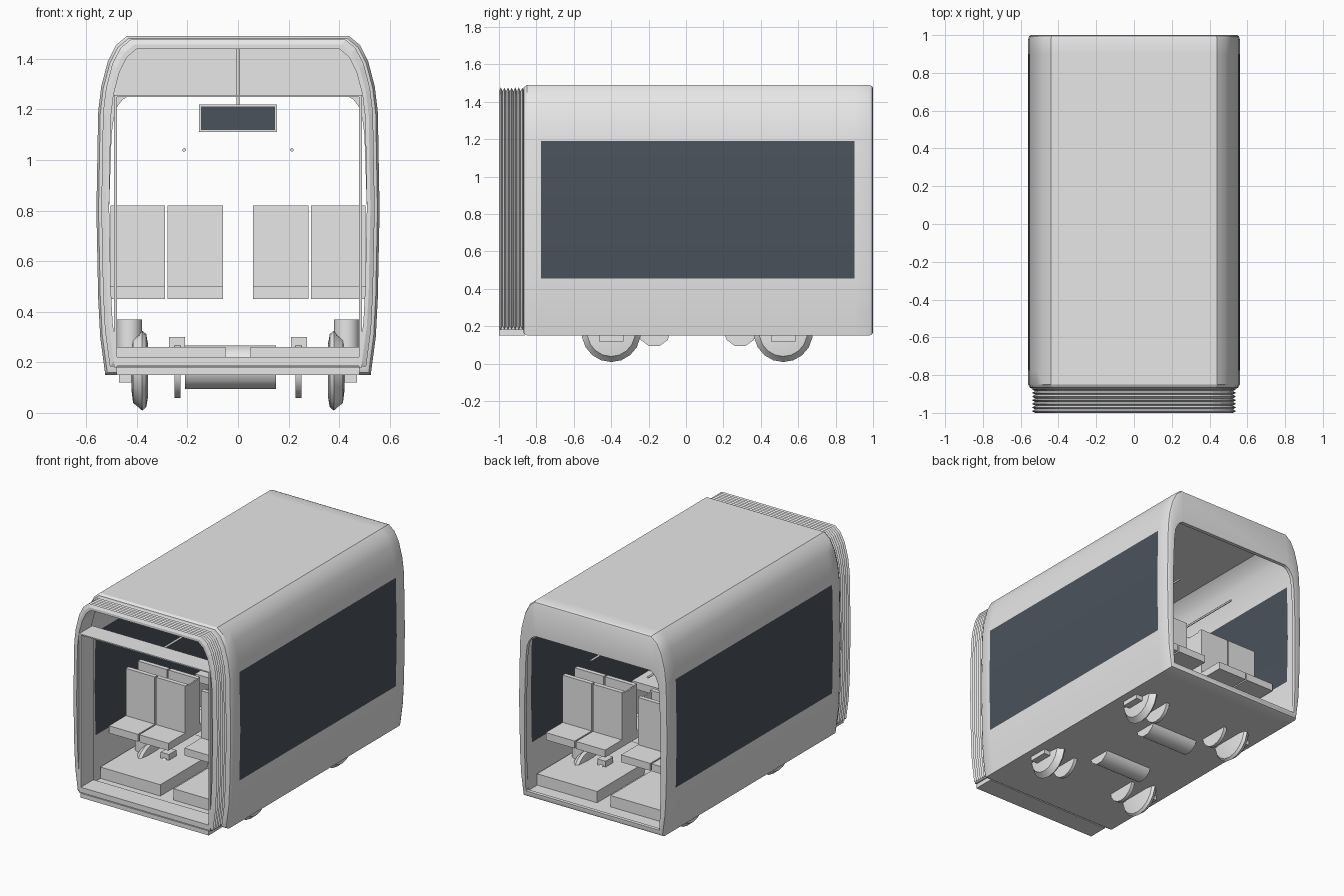
import bpy, bmesh
from math import pi
from mathutils import Matrix, Vector

cube = bpy.data.objects.get("Cube")
if cube:
    bpy.data.objects.remove(cube, do_unlink=True)


def material(name, rgb):
    m = bpy.data.materials.new(name)
    m.use_nodes = True
    m.diffuse_color = (*rgb, 1)
    m.node_tree.nodes["Principled BSDF"].inputs["Base Color"].default_value = (*rgb, 1)
    return m


grey = material("light grey", (0.8, 0.8, 0.8))
glass = material("dark glass", (0.07, 0.085, 0.105))


def finish(name, bm, smooth=None, mats=(grey,)):
    bmesh.ops.recalc_face_normals(bm, faces=bm.faces)
    mesh = bpy.data.meshes.new(name)
    bm.to_mesh(mesh)
    bm.free()
    obj = bpy.data.objects.new(name, mesh)
    bpy.context.collection.objects.link(obj)
    for m in mats:
        mesh.materials.append(m)
    if smooth:
        bpy.ops.object.select_all(action="DESELECT")
        obj.select_set(True)
        bpy.context.view_layer.objects.active = obj
        bpy.ops.object.shade_smooth_by_angle(angle=smooth)
    return obj


def box(name, x, y, z, mat=grey):
    """Box from three (low, high) ranges."""
    bm = bmesh.new()
    spans = (x, y, z)
    centre = Vector([(a + b) / 2 for a, b in spans])
    size = Vector([abs(b - a) for a, b in spans])
    bmesh.ops.create_cube(bm, size=1, matrix=Matrix.Translation(centre) @ Matrix.Diagonal((*size, 1)))
    return finish(name, bm, mats=(mat,))


def cylinder(name, centre, radius, length, axis="Z", sides=16):
    turn = {"X": Matrix.Rotation(pi / 2, 4, "Y"), "Y": Matrix.Rotation(pi / 2, 4, "X"), "Z": Matrix()}
    bm = bmesh.new()
    bmesh.ops.create_cone(bm, cap_ends=True, segments=sides, radius1=radius, radius2=radius,
                          depth=length, matrix=Matrix.Translation(centre) @ turn[axis])
    return finish(name, bm, smooth=0.9)


def lathe_x(name, profile, centre, flip, sides=18):
    """Revolve (offset, radius) points about the x direction."""
    bm = bmesh.new()
    verts = [bm.verts.new((flip * o, 0, r)) for o, r in profile]
    edges = [bm.edges.new(pair) for pair in zip(verts, verts[1:])]
    bmesh.ops.spin(bm, geom=verts + edges, cent=(0, 0, 0), axis=(1, 0, 0), angle=2 * pi, steps=sides)
    bmesh.ops.remove_doubles(bm, verts=bm.verts, dist=0.0005)
    bmesh.ops.translate(bm, verts=bm.verts, vec=centre)
    return finish(name, bm, smooth=0.6)


# Half cross-sections from the floor to the roof
OUTER = [(.525, .15), (.545, .3), (.553, .455), (.56, .8), (.553, 1.19),
         (.541, 1.29), (.515, 1.39), (.482, 1.455), (.44, 1.49)]
OPENING = [(.5, .19), (.505, .3), (.51, .455), (.51, .8), (.5, 1.1),
           (.49, 1.18), (.475, 1.215), (.455, 1.24), (.43, 1.255)]
MID = 0.82


def ring(half, y, scale=1.0):
    full = half + [(-x, z) for x, z in reversed(half)]
    return [(x * scale, y, MID + (z - MID) * scale) for x, z in full]


def tube(rings):
    """Join the rings in order, last back to first."""
    bm = bmesh.new()
    loops = [[bm.verts.new(p) for p in r] for r in rings]
    columns = {}
    n = len(rings[0])
    for a, b in zip(loops, loops[1:] + loops[:1]):
        for i in range(n):
            j = (i + 1) % n
            columns[bm.faces.new((a[i], a[j], b[j], b[i]))] = i
    return bm, columns


# Body shell with rounded ends, end frame and inner lining
WIN_Y = (-0.775, 0.9)
stations = [(-.87, .97), (-.866, .985), (-.85, 1), (WIN_Y[0], 1), (WIN_Y[1], 1),
            (.98, 1), (.995, .99), (1, .975)]
rings = [ring(OUTER, y, s) for y, s in stations]
rings += [ring(OPENING, y) for y in (1, .975)]
rings += [ring(OUTER, y, .95) for y in (.975, WIN_Y[1], WIN_Y[0], -.87)]
bm, columns = tube(rings)
count = len(OUTER) * 2
window_columns = {2, 3, count - 4, count - 5}
for face, col in columns.items():
    y = face.calc_center_median().y
    spans_window = max(v.co.y for v in face.verts) - min(v.co.y for v in face.verts) > 1
    if col in window_columns and spans_window and WIN_Y[0] < y < WIN_Y[1]:
        face.material_index = 1
finish("body_shell", bm, smooth=0.55, mats=(grey, glass))

# Folded gangway bellows
folds = 7
rings = []
for i in range(folds * 2 + 1):
    rings.append(ring(OUTER, -.865 - .135 * i / (folds * 2), .965 if i % 2 else .935))
rings += [ring(OUTER, -1, .91), ring(OUTER, -.865, .91)]
bm, _ = tube(rings)
bmesh.ops.translate(bm, verts=bm.verts, vec=(0, 0, .01))
finish("gangway_bellows", bm)

# Gangway lining
GANG = (-1, -.86)
box("gangway_sill", (-.48, .48), GANG, (.15, .18))
box("gangway_floor", (-.48, .48), GANG, (.185, .205))
box("gangway_ceiling", (-.49, .49), GANG, (1.25, 1.258))
for side in (-1, 1):
    box("gangway_side_panel", (side * .478, side * .49), GANG, (.18, 1.25))

# Running gear and seating for both axles
WHEEL = [(-.03, 0), (-.03, .1), (-.022, .145), (-.006, .158), (.008, .145),
         (.03, .128), (.036, .08), (.036, 0)]
AXLE_Z = .167
for end, y in (("front", -.4), ("rear", .52)):
    inward = 1 if end == "front" else -1
    cylinder(end + "_axle", (0, y, AXLE_Z), .016, .76, "X", 10)
    cylinder(end + "_motor", (-.03, y + inward * .23, .18), .09, .36, "X", 10)
    for side in (-1, 1):
        tag = end + ("_left" if side > 0 else "_right")
        lathe_x(tag + "_wheel", WHEEL, (side * .385, y, AXLE_Z), side)
        cylinder(tag + "_brake_disc", (side * .24, y, AXLE_Z), .108, .024, "X", 16)
        box(tag + "_brake_caliper", (side * .21, side * .272), (y - .04, y + .04), (.25, .3))
        box(tag + "_axle_box", (side * .415, side * .47), (y - .065, y + .065), (.12, .2))
        cylinder(tag + "_air_spring", (side * .43, y, .29), .05, .16)
        # Raised floor on each side of the aisle
        box(tag + "_platform", (side * .05, side * .5), (y - .36, y + .36), (.165, .26))
        # Back-to-back pairs of seats
        for facing in (-1, 1):
            for lo, hi in ((.06, .278), (.288, .505)):
                x = (side * lo, side * hi)
                box(tag + "_seat_cushion", x, (y + facing * .05, y + facing * .26), (.45, .5))
                box(tag + "_seat_back", x, (y + facing * .05, y + facing * .08), (.45, .82))
        box(tag + "_seat_end_panel", (side * .06, side * .07), (y - .06, y + .06), (.45, .81))

# Ceiling handrails
for side in (-1, 1):
    cylinder("handrail", (side * .213, .065, 1.04), .007, 1.3, "Y", 8)

# Hanging display
SIGN_Y = .065
box("display_case", (-.155, .155), (SIGN_Y - .02, SIGN_Y + .02), (1.11, 1.22))
for face in (-1, 1):
    y = SIGN_Y + face * .02
    box("display_screen", (-.147, .147), (y, y + face * .004), (1.118, 1.212), glass)
cylinder("display_rod", (0, SIGN_Y, 1.34), .006, .25, "Z", 8)
